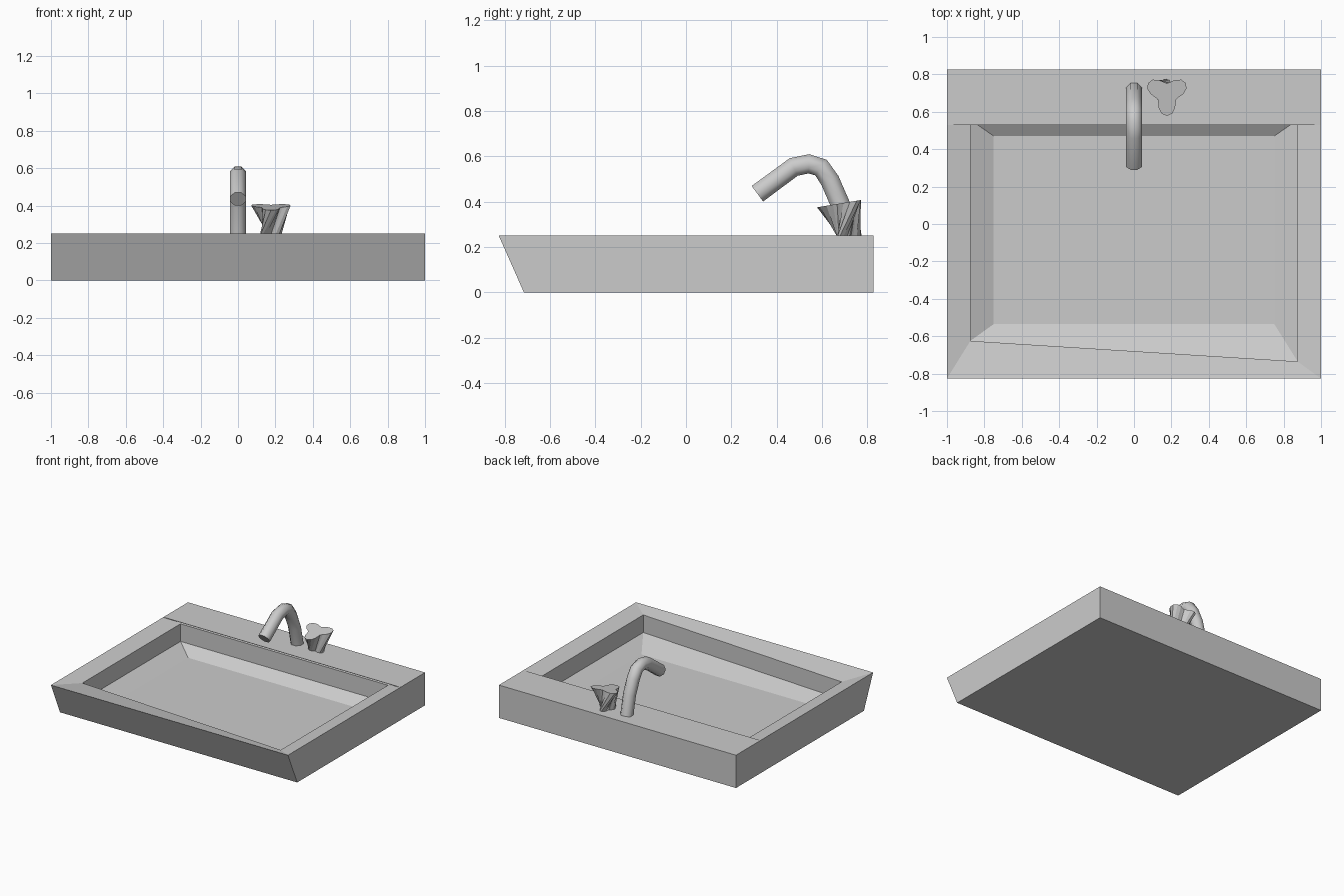
import bpy, bmesh
from math import cos, sin, pi, radians
from mathutils import Vector

if "Cube" in bpy.data.objects:
    bpy.data.objects.remove(bpy.data.objects["Cube"])


def finish(bm, name):
    bmesh.ops.recalc_face_normals(bm, faces=bm.faces)
    me = bpy.data.meshes.new(name)
    bm.to_mesh(me)
    bm.free()
    ob = bpy.data.objects.new(name, me)
    bpy.context.collection.objects.link(ob)
    return ob


def loft(name, rings):
    """Skin a list of matching closed rings and cap both ends."""
    bm = bmesh.new()
    vs = [[bm.verts.new(p) for p in ring] for ring in rings]
    n = len(rings[0])
    for a, b in zip(vs, vs[1:]):
        for i in range(n):
            j = (i + 1) % n
            bm.faces.new((a[i], a[j], b[j], b[i]))
    bm.faces.new(vs[0])
    bm.faces.new(vs[-1])
    return finish(bm, name)


def four(hx, left_front, right_front, back, z):
    return [(-hx, left_front, z), (hx, right_front, z), (hx, back, z), (-hx, back, z)]


# Basin: sloped front, rim dipping inwards, upright walls, bevelled floor
loft("basin", [
    four(1, -.715, -.715, .826, 0),
    four(1, -.826, -.826, .826, .25),
    four(.875, -.625, -.735, .557, .222),
    four(.875, -.625, -.735, .557, .088),
    four(.75, -.535, -.535, .47, .03),
])

# Tap deck: thin plate overhanging the back of the basin
loft("tap_deck", [four(1, .53, .53, .826, z) for z in (.247, .25)])

# Spout: octagonal tube swept along a bent path
path = [Vector((0, y, z)) for y, z in (
    (.713, .245), (.68, .39), (.635, .493), (.596, .55),
    (.542, .567), (.475, .553), (.315, .435))]
R, X = .046, Vector((1, 0, 0))
rings = []
for i, p in enumerate(path):
    d0 = (p - path[max(i - 1, 0)]).normalized()
    d1 = (path[min(i + 1, len(path) - 1)] - p).normalized()
    up = X.cross((d0 + d1).normalized())
    rings.append([p + R * (cos(a) * X + sin(a) * up)
                  for a in (pi / 8 + k * pi / 4 for k in range(8))])
spout = loft("spout", rings)
bpy.context.view_layer.objects.active = spout
spout.select_set(True)
bpy.ops.object.shade_smooth_by_angle(angle=radians(50))


# Handle: flared, twisted three-lobed knob with a tilted top
def trefoil(cy, r, lobe, turn, height):
    ring = []
    for k in range(24):
        t = 2 * pi * k / 24
        rad = r + lobe * cos(3 * t)
        y = cy + rad * sin(t + turn)
        ring.append((.176 + rad * cos(t + turn), y, height(y)))
    return ring


loft("handle", [
    trefoil(.71, .05, .015, radians(-150), lambda y: .245),
    trefoil(.695, .087, .03, radians(-90), lambda y: .375 + (y - .578) * .167),
])
